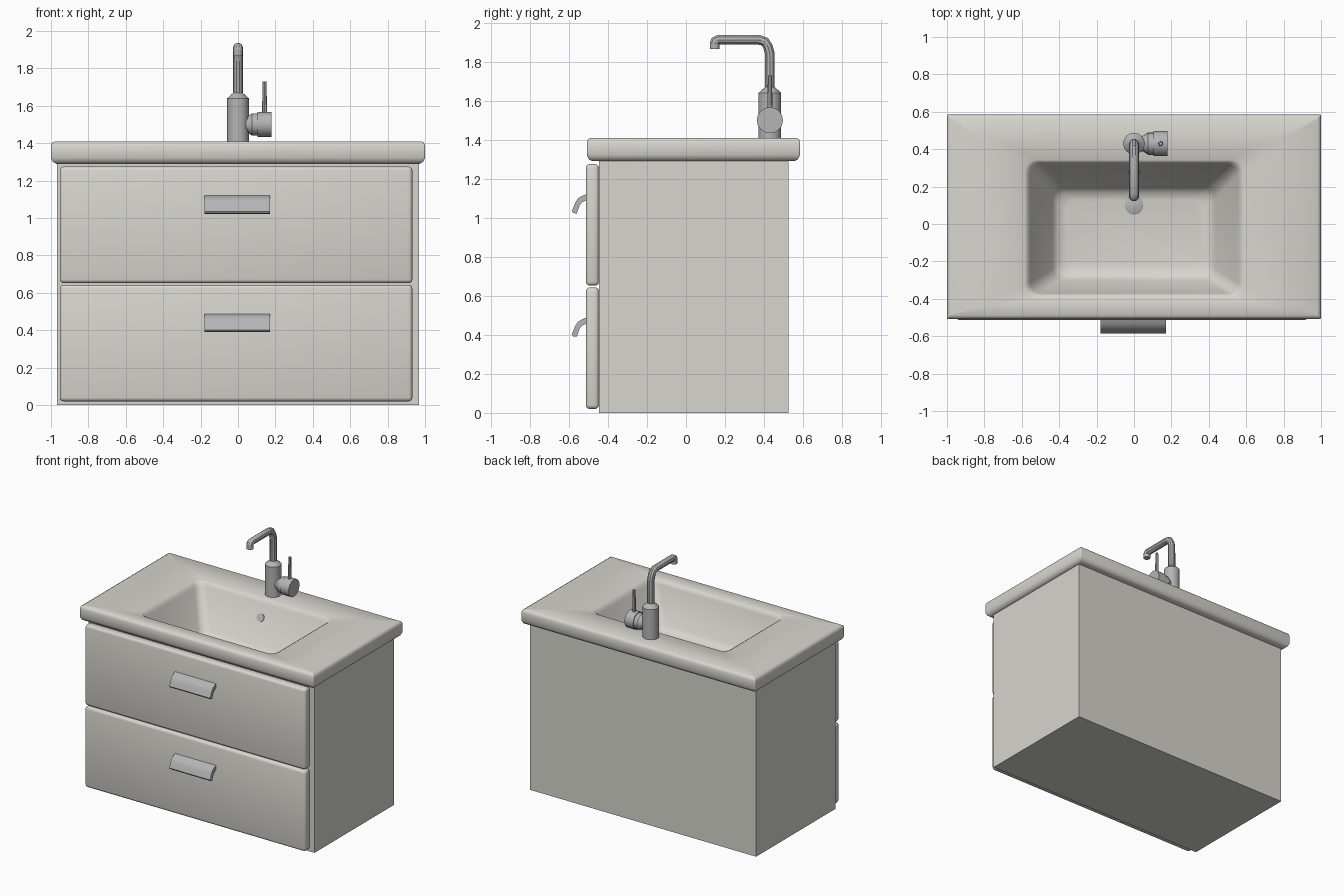
import bpy, bmesh, math
from mathutils import Vector

if "Cube" in bpy.data.objects:
    bpy.data.objects.remove(bpy.data.objects["Cube"])


def material(name, rgb):
    m = bpy.data.materials.new(name)
    m.diffuse_color = (*rgb, 1)
    m.use_nodes = True
    m.node_tree.nodes["Principled BSDF"].inputs["Base Color"].default_value = m.diffuse_color
    return m


WHITE = material("warm_white", (0.68, 0.67, 0.62))
METAL = material("brushed_metal", (0.46, 0.46, 0.46))


def finish(name, bm, mat, angle=35):
    bmesh.ops.recalc_face_normals(bm, faces=bm.faces)
    me = bpy.data.meshes.new(name)
    bm.to_mesh(me)
    bm.free()
    ob = bpy.data.objects.new(name, me)
    bpy.context.collection.objects.link(ob)
    me.materials.append(mat)
    smooth(ob, angle)
    return ob


def smooth(ob, angle=35):
    bpy.ops.object.select_all(action='DESELECT')
    ob.select_set(True)
    bpy.context.view_layer.objects.active = ob
    bpy.ops.object.shade_smooth_by_angle(angle=math.radians(angle))


def box(name, lo, hi, mat, bevel=0, open_top=False):
    bm = bmesh.new()
    bmesh.ops.create_cube(bm, size=1)
    for v in bm.verts:
        v.co = [lo[i] + (v.co[i] + 0.5) * (hi[i] - lo[i]) for i in range(3)]
    if bevel:
        bmesh.ops.bevel(bm, geom=bm.edges[:], offset=bevel, segments=3,
                        profile=0.5, affect='EDGES')
    if open_top:
        top = [f for f in bm.faces if f.calc_center_median().z > hi[2] - 1e-4]
        bmesh.ops.delete(bm, geom=top, context='FACES_ONLY')
    return finish(name, bm, mat)


def turned(name, origin, axis, profile, mat, sides=16):
    """Round part: profile is a list of (radius, distance along axis)."""
    bm = bmesh.new()
    q = Vector(axis).to_track_quat('Z', 'Y')
    rings = []
    for r, h in profile:
        rings.append([bm.verts.new(Vector(origin) + q @ Vector(
            (r * math.cos(2 * math.pi * i / sides),
             r * math.sin(2 * math.pi * i / sides), h))) for i in range(sides)])
    bridge(bm, rings)
    bm.faces.new(rings[0])
    bm.faces.new(rings[-1])
    return finish(name, bm, mat)


def bridge(bm, rings):
    for a, b in zip(rings, rings[1:]):
        n = len(a)
        for i in range(n):
            j = (i + 1) % n
            bm.faces.new((a[i], a[j], b[j], b[i]))


def round_rect(bm, x, y0, y1, z, r, n=5):
    """Ring of verts: rectangle with rounded corners."""
    ring = []
    corners = ((x - r, y1 - r), (r - x, y1 - r), (r - x, y0 + r), (x - r, y0 + r))
    for k, (cx, cy) in enumerate(corners):
        for i in range(n):
            a = math.pi / 2 * (k + i / (n - 1))
            ring.append(bm.verts.new((cx + r * math.cos(a), cy + r * math.sin(a), z)))
    return ring


# Cabinet body, open under the basin
box("cabinet_body", (-0.967, -0.447, 0), (0.967, 0.525, 1.30), WHITE, open_top=True)

# Drawer fronts and their bent handles
for label, z in (("lower", 0.02), ("upper", 0.652)):
    box(label + "_drawer_front", (-0.953, -0.513, z), (0.932, -0.446, z + 0.623),
        WHITE, bevel=0.02)
    section = [(-0.505, 0.48), (-0.525, 0.473), (-0.545, 0.458), (-0.556, 0.435),
               (-0.570, 0.405), (-0.562, 0.39), (-0.578, 0.392), (-0.585, 0.40)]
    section = [(-0.505, 0.491), (-0.53, 0.481), (-0.553, 0.468), (-0.567, 0.447),
               (-0.585, 0.402), (-0.578, 0.392), (-0.560, 0.390),
               (-0.545, 0.432), (-0.533, 0.447), (-0.505, 0.46)]
    bm = bmesh.new()
    sides = [[bm.verts.new((x, y, h + z - 0.02)) for y, h in section]
             for x in (-0.178, 0.172)]
    bridge(bm, sides)
    for s in sides:
        bm.faces.new(s)
    finish(label + "_drawer_handle", bm, METAL)

# Washbasin top: underside, rounded slab edge, top and sunken bowl
bm = bmesh.new()
levels = [
    (0.94, -0.43, 0.50, 1.29, 0.003),
    (0.972, -0.482, 0.557, 1.29, 0.003),
    (0.990, -0.498, 0.574, 1.300, 0.005),
    (1.0, -0.508, 0.585, 1.322, 0.007),
    (1.0, -0.508, 0.585, 1.386, 0.007),
    (0.994, -0.502, 0.579, 1.402, 0.005),
    (0.980, -0.488, 0.565, 1.41, 0.003),
    (0.585, -0.393, 0.342, 1.405, 0.06),
    (0.570, -0.380, 0.330, 1.397, 0.06),
    (0.555, -0.372, 0.320, 1.372, 0.06),
    (0.435, -0.300, 0.195, 1.110, 0.06),
    (0.410, -0.272, 0.170, 1.080, 0.06),
    (0.360, -0.220, 0.130, 1.070, 0.05),
]
rings = [round_rect(bm, *lv) for lv in levels]
bridge(bm, rings)
bm.faces.new(rings[-1])
finish("washbasin_top", bm, WHITE, 50)

# Drain and overflow cover
turned("drain", (0, 0.10, 1.066), (0, 0, 1), [(0.05, 0), (0.05, 0.010), (0.04, 0.015)], METAL)
turned("overflow_cover", (0, 0.277, 1.282), (0, -0.9, 0.43),
       [(0.03, -0.004), (0.03, 0.006)], METAL)

# Tap body and bent spout
turned("tap_body", (0, 0.43, 1.40), (0, 0, 1),
       [(0.058, 0), (0.058, 0.24), (0.030, 0.265), (0.025, 0.27)], METAL)
cu = bpy.data.curves.new("tap_spout", 'CURVE')
cu.dimensions = '3D'
cu.bevel_depth = 0.026
cu.bevel_resolution = 3
cu.use_fill_caps = True
path = [(0.43, 1.65), (0.43, 1.84), (0.42, 1.877), (0.405, 1.902), (0.375, 1.912),
        (0.165, 1.912), (0.150, 1.905), (0.146, 1.890)]
sp = cu.splines.new('POLY')
sp.points.add(len(path) - 1)
for p, (y, z) in zip(sp.points, path):
    p.co = (0, y, z, 1)
spout = bpy.data.objects.new("tap_spout", cu)
bpy.context.collection.objects.link(spout)
cu.materials.append(METAL)
bpy.ops.object.select_all(action='DESELECT')
spout.select_set(True)
bpy.context.view_layer.objects.active = spout
bpy.ops.object.convert(target='MESH')
smooth(bpy.context.view_layer.objects.active)
turned("spout_nozzle", (0, 0.147, 1.866), (0, 0, 1), [(0.025, 0), (0.025, 0.035)], METAL)

# Side mixer knob and lever
turned("mixer_knob", (0, 0.43, 1.50), (1, 0, 0),
       [(0.04, 0.03), (0.042, 0.05), (0.060, 0.075), (0.060, 0.105), (0.067, 0.105),
        (0.067, 0.178)], METAL)
turned("mixer_lever", (0.142, 0.43, 1.55), (0, 0, 1),
       [(0.014, 0), (0.010, 0.18)], METAL, 8)
